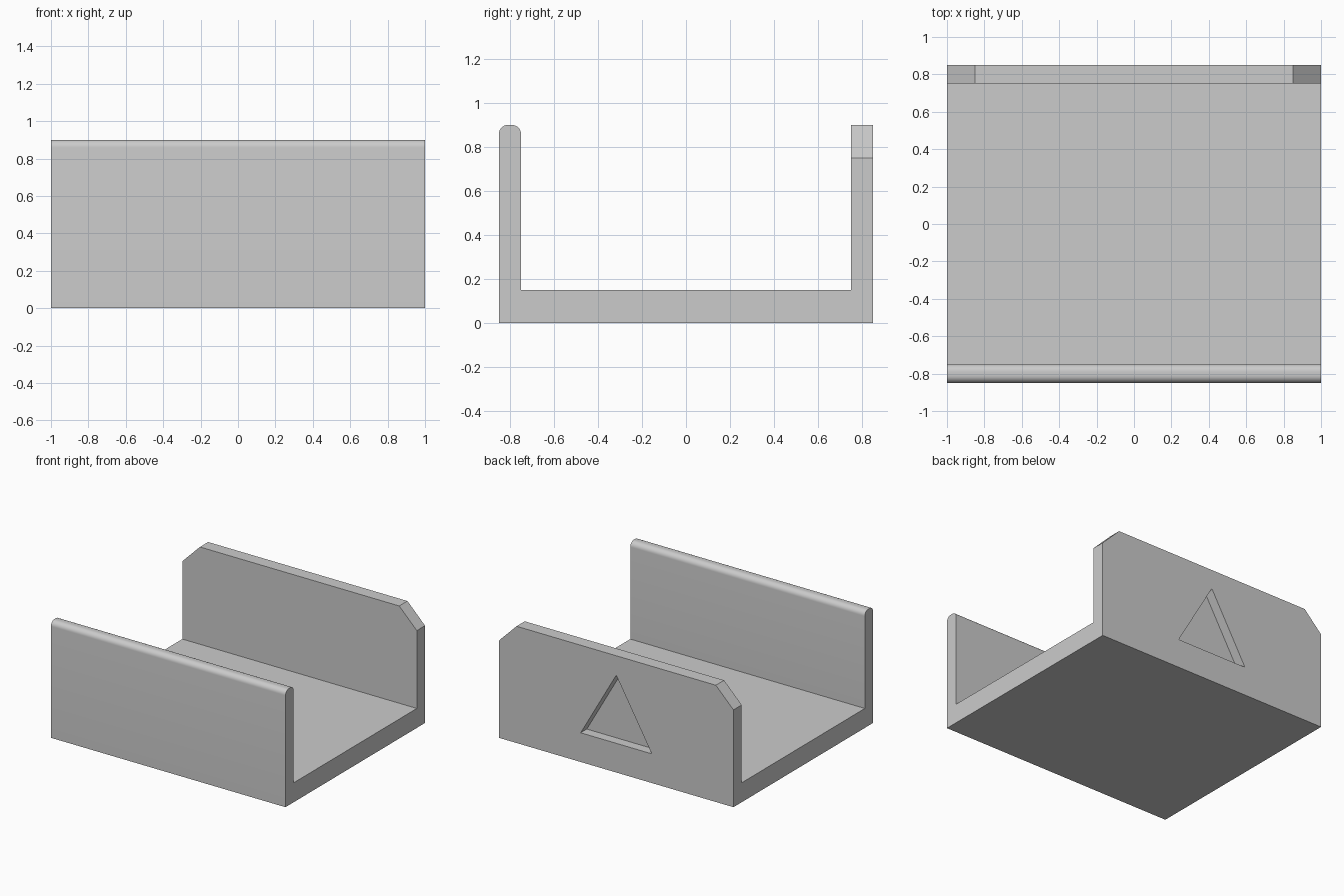
import bpy
import bmesh
from math import pi, radians

WIDTH, DEPTH, HEIGHT = 2.0, 1.7, 0.9
WALL, FLOOR = 0.1, 0.15
CHAMFER, ROUND = 0.15, 0.04
RECESS_RADIUS, RECESS_Z, RECESS_DEPTH = 0.35, 0.4, 0.075

default_cube = bpy.data.objects.get("Cube")
if default_cube:
    bpy.data.objects.remove(default_cube, do_unlink=True)

# Plain grey material
grey = bpy.data.materials.new("light_grey")
grey.use_nodes = True
colour = (0.6, 0.6, 0.6, 1)
grey.diffuse_color = colour
grey.node_tree.nodes["Principled BSDF"].inputs["Base Color"].default_value = colour

# U-shaped channel: side profile (y, z) extruded along x
back = DEPTH / 2
inner = back - WALL
profile = [(-back, 0), (back, 0), (back, HEIGHT), (inner, HEIGHT),
           (inner, FLOOR), (-inner, FLOOR), (-inner, HEIGHT), (-back, HEIGHT)]
bm = bmesh.new()
face = bm.faces.new([bm.verts.new((-WIDTH / 2, y, z)) for y, z in profile])
extruded = bmesh.ops.extrude_face_region(bm, geom=[face])["geom"]
bmesh.ops.translate(bm, vec=(WIDTH, 0, 0),
                    verts=[v for v in extruded if isinstance(v, bmesh.types.BMVert)])
bmesh.ops.recalc_face_normals(bm, faces=bm.faces)


def top_edges(side, axis):
    """Top edges of the front (-1) or back (1) wall that run along an axis."""
    result = []
    for e in bm.edges:
        a, b = (v.co for v in e.verts)
        if min(a.z, b.z) > HEIGHT - 0.001 and a.y * side > 0 and abs(a[axis] - b[axis]) > 0.001:
            result.append(e)
    return result


# Rounded top of the front wall, chamfered corners of the back wall
bmesh.ops.bevel(bm, geom=top_edges(-1, 0), offset=ROUND, segments=8,
                profile=0.5, affect='EDGES')
bmesh.ops.bevel(bm, geom=top_edges(1, 1), offset=CHAMFER, segments=1,
                profile=0.5, affect='EDGES')
mesh = bpy.data.meshes.new("channel_tray")
bm.to_mesh(mesh)
bm.free()
mesh.materials.append(grey)
tray = bpy.data.objects.new("channel_tray", mesh)
bpy.context.collection.objects.link(tray)

# Triangular recess in the outside of the back wall
bpy.ops.mesh.primitive_cylinder_add(vertices=3, radius=RECESS_RADIUS, depth=RECESS_DEPTH * 2,
                                    location=(0, back, RECESS_Z), rotation=(pi / 2, 0, 0))
cutter = bpy.context.object
cutter.name = "triangle_cutter"
cutter.hide_render = True
cutter.data.materials.append(grey)
recess = tray.modifiers.new("triangle_recess", 'BOOLEAN')
recess.operation = 'DIFFERENCE'
recess.solver = 'EXACT'
recess.object = cutter

bpy.ops.object.select_all(action='DESELECT')
tray.select_set(True)
bpy.context.view_layer.objects.active = tray
bpy.ops.object.modifier_apply(modifier=recess.name)
bpy.data.objects.remove(cutter, do_unlink=True)
bpy.ops.object.shade_smooth_by_angle(angle=radians(30))
